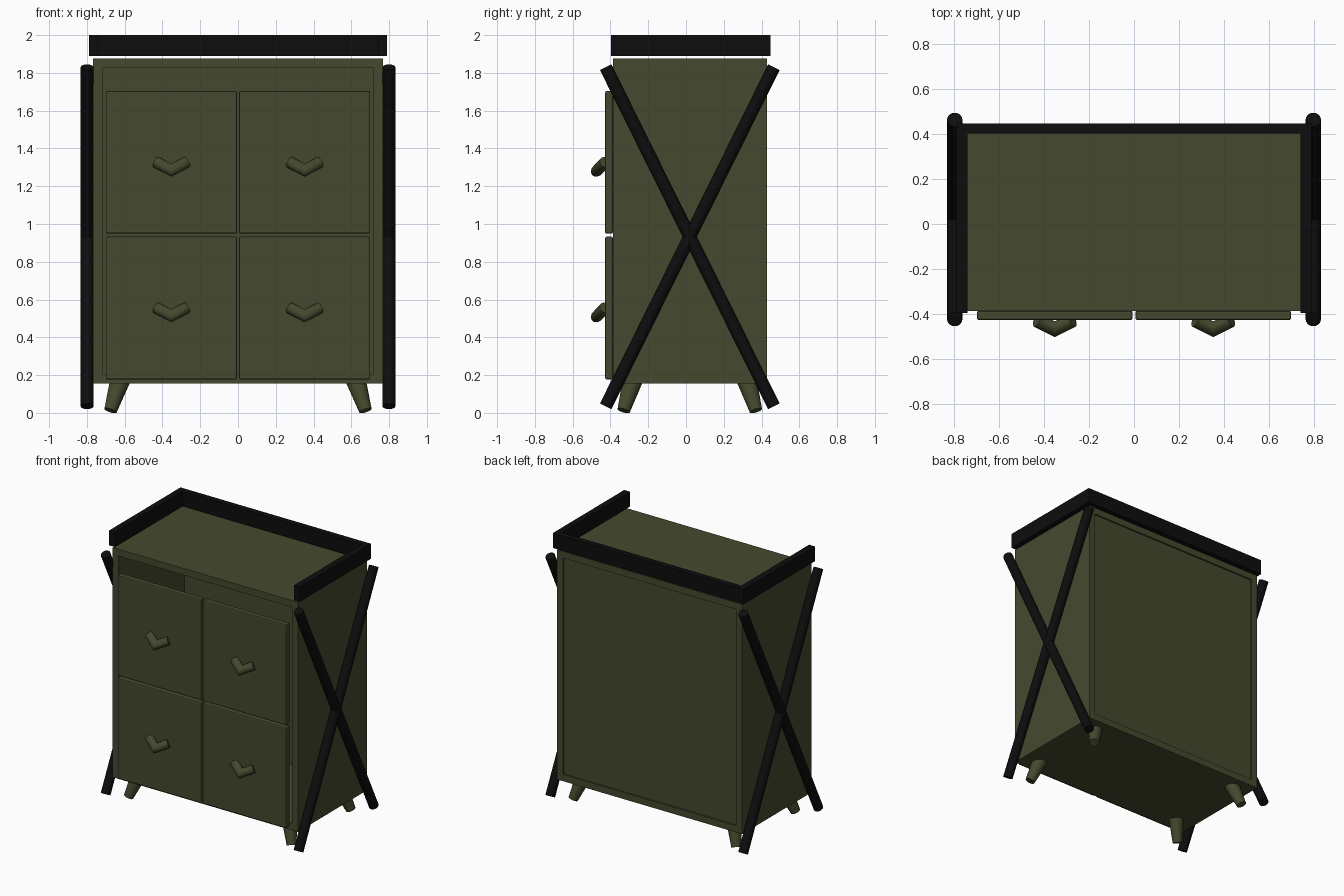
import bpy, bmesh
from math import cos, sin, tau
from mathutils import Vector

cube = bpy.data.objects.get("Cube")
if cube:
    bpy.data.objects.remove(cube, do_unlink=True)


def make_material(name, rgb):
    mat = bpy.data.materials.new(name)
    mat.use_nodes = True
    mat.diffuse_color = (*rgb, 1)
    mat.node_tree.nodes["Principled BSDF"].inputs["Base Color"].default_value = (*rgb, 1)
    return mat


GREEN = make_material("olive green", (0.06, 0.066, 0.027))
BLACK = make_material("black", (0.004, 0.004, 0.004))


def finish(name, bm, mat, smooth=False):
    bmesh.ops.recalc_face_normals(bm, faces=bm.faces)
    mesh = bpy.data.meshes.new(name)
    bm.to_mesh(mesh)
    bm.free()
    mesh.materials.append(mat)
    obj = bpy.data.objects.new(name, mesh)
    bpy.context.collection.objects.link(obj)
    if smooth:
        bpy.ops.object.select_all(action='DESELECT')
        obj.select_set(True)
        bpy.context.view_layer.objects.active = obj
        bpy.ops.object.shade_smooth_by_angle(angle=0.6)
    return obj


def box(name, lo, hi, mat, bevel=0.0):
    bm = bmesh.new()
    lo, hi = Vector(lo), Vector(hi)
    bmesh.ops.create_cube(bm, size=1)
    for v in bm.verts:
        v.co = (lo + hi) / 2 + v.co * (hi - lo)
    obj = finish(name, bm, mat)
    if bevel:
        mod = obj.modifiers.new("bevel", 'BEVEL')
        mod.width, mod.segments = bevel, 2
    return obj


def rod(name, start, end, r1, r2, mat, sides=20):
    start, end = Vector(start), Vector(end)
    axis = end - start
    bm = bmesh.new()
    bmesh.ops.create_cone(bm, cap_ends=True, segments=sides, radius1=r1,
                          radius2=r2, depth=axis.length)
    turn = axis.to_track_quat('Z', 'Y')
    for v in bm.verts:
        v.co = (start + end) / 2 + turn @ v.co
    return finish(name, bm, mat, True)


# Open carcass with a recessed back
W, FRONT, BACK, LOW, HIGH, T = 0.767, -0.387, 0.43, 0.155, 1.875, 0.05
box("top_panel", (-W, FRONT, HIGH - T), (W, BACK, HIGH), GREEN)
box("bottom_panel", (-W, FRONT, LOW), (W, BACK, LOW + T), GREEN)
box("back_panel", (T - W, 0.39, LOW + T), (W - T, 0.418, HIGH - T), GREEN)
for side, s in (("left", 1), ("right", -1)):
    xs = sorted((s * W, s * (W - T)))
    box(side + "_side_panel", (xs[0], FRONT, LOW + T), (xs[1], BACK, HIGH - T), GREEN)


# Angled handle: one arm cut on the centre plane, then mirrored
def handle(name, location):
    joint, tip = Vector((0, 0, 0)), Vector((0.08, 0.04, 0.042))
    axis = (tip - joint).normalized()
    turn = axis.to_track_quat('Z', 'Y')
    bm = bmesh.new()
    inner, outer = [], []
    n = 12
    for i in range(n):
        ring = turn @ Vector((cos(tau * i / n), sin(tau * i / n), 0)) * 0.031
        outer.append(bm.verts.new(tip + ring))
        inner.append(bm.verts.new(ring - axis * (ring.x / axis.x)))
    for i in range(n):
        j = (i + 1) % n
        bm.faces.new((inner[i], inner[j], outer[j], outer[i]))
    bm.faces.new(outer)
    obj = finish(name, bm, GREEN, True)
    obj.location = location
    obj.modifiers.new("mirror", 'MIRROR')


# Four drawer fronts with handles
for level, z in (("lower", 0.178), ("upper", 0.949)):
    for side, s in (("left", 1), ("right", -1)):
        xs = sorted((s * 0.006, s * 0.7))
        box(f"{level}_{side}_drawer_front", (xs[0], -0.428, z),
            (xs[1], FRONT, z + 0.755), GREEN, 0.008)
        handle(f"{level}_{side}_handle", (s * 0.353, -0.469, z + 0.336))

# Splayed tapered legs
MID = 0.02
for end, e in (("front", -1), ("back", 1)):
    for side, s in (("left", 1), ("right", -1)):
        rod(f"{end}_{side}_leg", (s * 0.675, MID + e * 0.35, 0.012),
            (s * 0.625, MID + e * 0.303, 0.17), 0.034, 0.053, GREEN)

# Crossed side bars
for side, s in (("left", 1), ("right", -1)):
    for name, e in (("falling", -1), ("rising", 1)):
        rod(f"{side}_{name}_bar", (s * 0.799, MID - e * 0.445, 0.035),
            (s * 0.799, MID + e * 0.445, 1.83), 0.034, 0.034, BLACK)

# Three-sided rail floating just above the top
bm = bmesh.new()
half = [(0.742, 0.404), (0.742, -0.397), (0.79, -0.397), (0.79, 0.448)]
outline = half + [(-x, y) for x, y in reversed(half)]
base = bm.faces.new([bm.verts.new((x, y, 1.889)) for x, y in outline])
grown = bmesh.ops.extrude_face_region(bm, geom=[base])["geom"]
bmesh.ops.translate(bm, vec=(0, 0, 0.111),
                    verts=[g for g in grown if isinstance(g, bmesh.types.BMVert)])
finish("top_rail", bm, BLACK)
